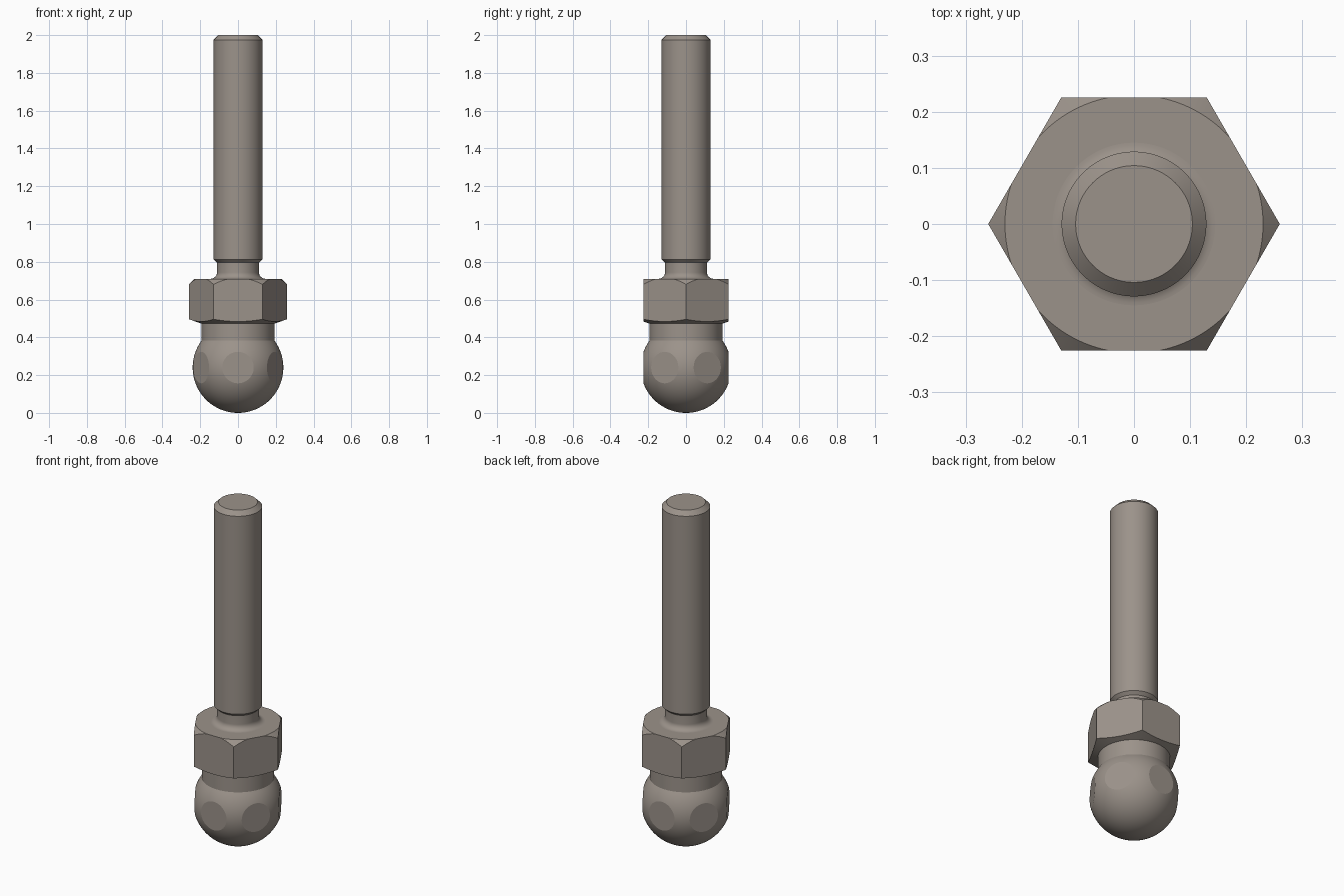
import bpy, bmesh, math

if "Cube" in bpy.data.objects:
    bpy.data.objects.remove(bpy.data.objects["Cube"])

SEGMENTS = 96
FLAT = 0.225          # distance from the axis to each wrench flat

steel = bpy.data.materials.new("warm_grey_steel")
steel.diffuse_color = (0.33, 0.29, 0.255, 1)
steel.use_nodes = True
steel.node_tree.nodes["Principled BSDF"].inputs["Base Color"].default_value = steel.diffuse_color


def make_object(name, bm):
    mesh = bpy.data.meshes.new(name)
    bmesh.ops.recalc_face_normals(bm, faces=bm.faces[:])
    bm.to_mesh(mesh)
    bm.free()
    mesh.materials.append(steel)
    obj = bpy.data.objects.new(name, mesh)
    bpy.context.collection.objects.link(obj)
    return obj


def lathe(name, profile):
    """Spin (radius, z) points round the z axis; closed at both ends."""
    bm = bmesh.new()
    verts = [bm.verts.new((r, 0, z)) for r, z in profile]
    edges = [bm.edges.new(pair) for pair in zip(verts, verts[1:])]
    bmesh.ops.spin(bm, geom=verts + edges, axis=(0, 0, 1), cent=(0, 0, 0),
                   angle=math.tau, steps=SEGMENTS, use_duplicate=False)
    bmesh.ops.remove_doubles(bm, verts=bm.verts[:], dist=1e-5)
    return make_object(name, bm)


def activate(obj):
    bpy.ops.object.select_all(action='DESELECT')
    obj.select_set(True)
    bpy.context.view_layer.objects.active = obj


def smooth(obj):
    activate(obj)
    bpy.ops.object.shade_smooth_by_angle(angle=math.radians(15))


def cut_flats(obj, cutter):
    activate(obj)
    mod = obj.modifiers.new("flats", 'BOOLEAN')
    mod.operation = 'INTERSECT'
    mod.solver = 'EXACT'
    mod.object = cutter
    bpy.ops.object.modifier_apply(modifier=mod.name)


# Hexagonal prism, corners on the x axis, that trims the ball and the nut
bm = bmesh.new()
corner = FLAT / math.cos(math.pi / 6)
ring = [bm.verts.new((corner * math.cos(i * math.pi / 3),
                      corner * math.sin(i * math.pi / 3), -0.2)) for i in range(6)]
base = bm.faces.new(ring)
top = bmesh.ops.extrude_face_region(bm, geom=[base])["geom"]
bmesh.ops.translate(bm, vec=(0, 0, 1.2),
                    verts=[v for v in top if isinstance(v, bmesh.types.BMVert)])
prism = make_object("hex_cutter", bm)

# Ball with a collar rising to the nut
R, COLLAR = 0.24, 0.193
end = math.pi - math.asin(COLLAR / R)
ball_profile = [(R * math.sin(end * i / 40), R - R * math.cos(end * i / 40))
                for i in range(41)]
ball = lathe("ball_and_collar", ball_profile + [(COLLAR, 0.48), (0, 0.48)])

# Hex nut with a shallow lower chamfer and a steeper upper one
nut = lathe("hex_nut", [(0, 0.473), (COLLAR, 0.473), (0.27, 0.499),
                        (0.27, 0.67), (0.23, 0.71), (0, 0.71)])

for part in (ball, nut):
    cut_flats(part, prism)
    smooth(part)
bpy.data.objects.remove(prism)

# Shaft: filleted neck, undercut shoulder and chamfered tip
NECK, FILLET = 0.111, 0.034
fillet = [(NECK + FILLET * (1 - math.sin(a)), 0.71 + FILLET * (1 - math.cos(a)))
          for a in (math.pi / 2 * i / 10 for i in range(11))]
shaft = lathe("shaft", [(0, 0.70), (NECK + FILLET, 0.70)] + fillet +
              [(NECK, 0.795), (0.129, 0.812), (0.129, 1.975), (0.104, 2.0), (0, 2.0)])
smooth(shaft)
